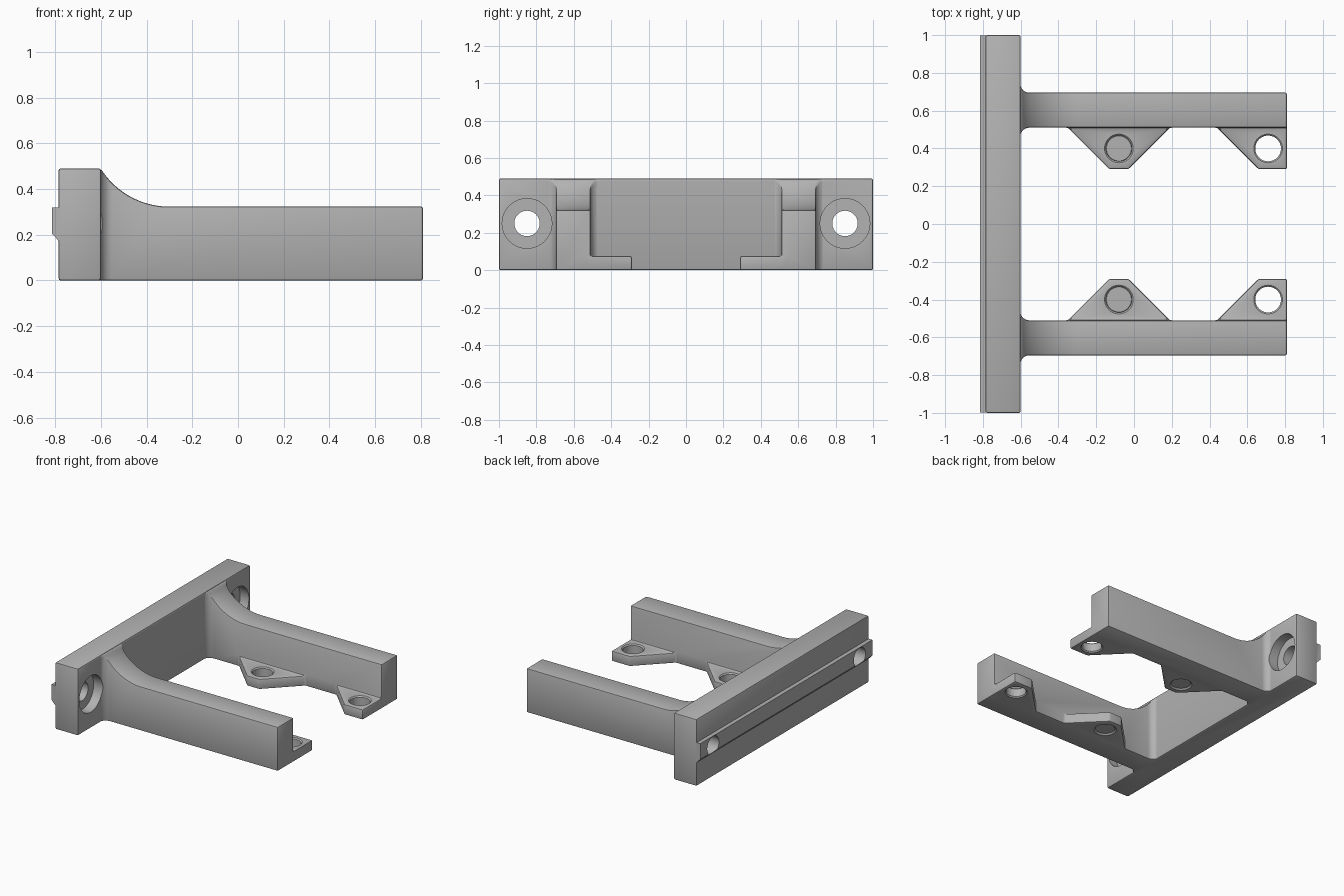
import bpy, bmesh, math
from mathutils import Vector

if "Cube" in bpy.data.objects:
    bpy.data.objects.remove(bpy.data.objects["Cube"])

grey = bpy.data.materials.new("plain grey")
grey.use_nodes = True
COLOUR = (0.45, 0.45, 0.45, 1)
grey.diffuse_color = COLOUR
grey.node_tree.nodes["Principled BSDF"].inputs["Base Color"].default_value = COLOUR

R_BEND, FILLET = 0.355, 0.05
WALL_X, END_X = -0.6, 0.81


def prism(name, points, axis, lo, hi):
    """Extrude a 2D outline along z (points are x, y) or y (points are x, z)."""
    place = (lambda p, d: (p[0], p[1], d)) if axis == "z" else (lambda p, d: (p[0], d, p[1]))
    bm = bmesh.new()
    face = bm.faces.new([bm.verts.new(place(p, lo)) for p in points])
    ext = bmesh.ops.extrude_face_region(bm, geom=[face])["geom"]
    step = Vector(place((0, 0), hi - lo))
    bmesh.ops.translate(bm, vec=step, verts=[v for v in ext if isinstance(v, bmesh.types.BMVert)])
    bmesh.ops.recalc_face_normals(bm, faces=bm.faces)
    return finish(name, bm)


def finish(name, bm):
    mesh = bpy.data.meshes.new(name)
    bm.to_mesh(mesh)
    bm.free()
    mesh.materials.append(grey)
    obj = bpy.data.objects.new(name, mesh)
    bpy.context.collection.objects.link(obj)
    return obj


def drill(name, centre, axis, r1, r2, depth):
    """Cylinder or cone cutter centred on a point."""
    bm = bmesh.new()
    bmesh.ops.create_cone(bm, cap_ends=True, segments=40, radius1=r1, radius2=r2, depth=depth)
    obj = finish(name, bm)
    rot = Vector((0, 0, 1)).rotation_difference(Vector(axis)).to_matrix().to_4x4()
    rot.translation = Vector(centre)
    obj.data.transform(rot)
    return obj


def apply(obj, kind, **settings):
    mod = obj.modifiers.new(kind, kind)
    for key, value in settings.items():
        setattr(mod, key, value)
    bpy.ops.object.select_all(action="DESELECT")
    bpy.context.view_layer.objects.active = obj
    obj.select_set(True)
    bpy.ops.object.modifier_apply(modifier=mod.name)


def combine(obj, other, operation):
    apply(obj, "BOOLEAN", object=other, operation=operation, solver="EXACT")
    bpy.data.objects.remove(other)


def soften(obj):
    apply(obj, "BEVEL", width=0.009, segments=2, limit_method="ANGLE",
          angle_limit=math.radians(35), use_clamp_overlap=False)


def arc(cx, cy, r, a, b, n):
    return [(cx + r * math.cos(math.radians(a + (b - a) * i / n)),
             cy + r * math.sin(math.radians(a + (b - a) * i / n))) for i in range(n + 1)]


# Cross wall with its long locating rib
bracket = prism("bracket", [(-0.785, 0), (WALL_X, 0), (WALL_X, 0.49), (-0.785, 0.49)], "y", -1, 1)
soften(bracket)
rib = prism("rib", [(-0.7, 0.175), (-0.786, 0.175), (-0.815, 0.205),
                    (-0.815, 0.32), (-0.7, 0.32)], "y", -0.998, 0.998)
combine(bracket, rib, "UNION")

# Arms: filleted plan outline trimmed by a swept-down top profile
fx = WALL_X - 0.003 + FILLET
plan = ([(END_X, 0.51)] + arc(fx, 0.51 - FILLET, FILLET, 90, 180, 8)
        + [(-0.7, 0.51 - FILLET), (-0.7, 0.695 + FILLET)]
        + arc(fx, 0.695 + FILLET, FILLET, 180, 270, 8) + [(END_X, 0.695)])
bend = math.degrees(math.acos((R_BEND - 0.163) / R_BEND))
side = ([(-0.75, -0.1), (1, -0.1), (1, 0.323)]
        + arc(-0.3, 0.323 + R_BEND, R_BEND, 270, 270 - bend, 20) + [(-0.75, 0.486)])
# Screw tabs: one trapezoid, one cut off at the arm end
tabs = [[(-0.35, 0.51), (-0.13, 0.29), (-0.03, 0.29), (0.19, 0.51), (0.19, 0.55), (-0.35, 0.55)],
        [(0.44, 0.51), (0.66, 0.29), (END_X, 0.29), (END_X, 0.55), (0.44, 0.55)]]

arm = prism("arm", plan, "z", 0, 0.6)
combine(arm, prism("arm_profile", side, "y", 0.3, 0.9), "INTERSECT")
for outline in tabs:
    combine(arm, prism("tab", outline, "z", 0, 0.075), "UNION")
soften(arm)
for x in (-0.08, 0.71):
    combine(arm, drill("tab_hole", (x, 0.4, 0.04), (0, 0, 1), 0.068, 0.068, 0.3), "DIFFERENCE")
    for z, direction in ((0.075, 1), (0, -1)):
        combine(arm, drill("tab_chamfer", (x, 0.4, z), (0, 0, direction), 0.068 - 0.002, 0.086, 0.02),
                "DIFFERENCE")
apply(arm, "MIRROR", use_axis=(False, True, False), use_mirror_merge=False)
combine(bracket, arm, "UNION")

# Counterbored bolt holes through the wall
for y in (-0.85, 0.85):
    combine(bracket, drill("bolt_hole", (-0.7, y, 0.25), (1, 0, 0), 0.068, 0.068, 0.6), "DIFFERENCE")
    combine(bracket, drill("counterbore", (-0.57, y, 0.25), (1, 0, 0), 0.133, 0.133, 0.2), "DIFFERENCE")

bpy.ops.object.select_all(action="DESELECT")
bracket.select_set(True)
bpy.context.view_layer.objects.active = bracket
bpy.ops.object.shade_smooth_by_angle(angle=math.radians(30))
